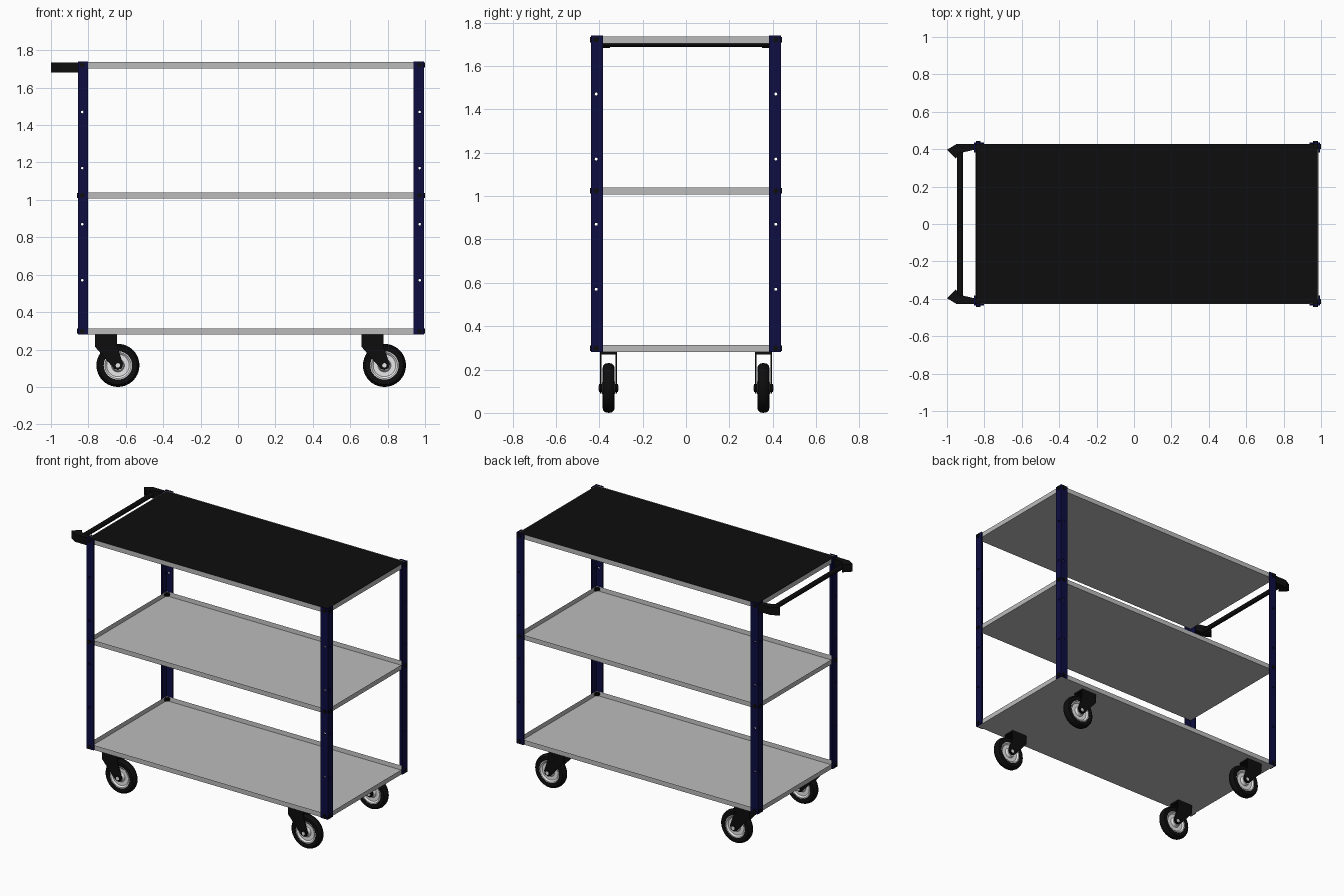
import bpy, bmesh, math
from mathutils import Matrix, Vector

cube = bpy.data.objects.get("Cube")
if cube:
    bpy.data.objects.remove(cube, do_unlink=True)


def material(name, r, g, b):
    m = bpy.data.materials.new(name)
    m.use_nodes = True
    m.diffuse_color = (r, g, b, 1)
    m.node_tree.nodes["Principled BSDF"].inputs["Base Color"].default_value = (r, g, b, 1)
    return m


NAVY = material("navy paint", 0.004, 0.004, 0.055)
GREY = material("grey steel", 0.5, 0.5, 0.5)
BLACK = material("black rubber", 0.004, 0.004, 0.004)
LIGHT = material("light wheel plastic", 0.8, 0.8, 0.8)


def finish(name, bm, mat, smooth=False):
    bmesh.ops.recalc_face_normals(bm, faces=bm.faces)
    me = bpy.data.meshes.new(name)
    bm.to_mesh(me)
    bm.free()
    me.materials.append(mat)
    if smooth:
        me.polygons.foreach_set("use_smooth", [True] * len(me.polygons))
        me.set_sharp_from_angle(angle=math.radians(35))
    ob = bpy.data.objects.new(name, me)
    bpy.context.collection.objects.link(ob)
    return ob


def box(bm, lo, hi):
    lo, hi = Vector(lo), Vector(hi)
    mat = Matrix.Translation((lo + hi) / 2) @ Matrix.Diagonal((*(hi - lo), 1))
    return bmesh.ops.create_cube(bm, size=1, matrix=mat)


def prism(bm, points, offset):
    """Extrude a flat outline along an offset."""
    face = bm.faces.new([bm.verts.new(p) for p in points])
    res = bmesh.ops.extrude_face_region(bm, geom=[face], use_keep_orig=True)
    verts = [v for v in res["geom"] if isinstance(v, bmesh.types.BMVert)]
    bmesh.ops.translate(bm, verts=verts, vec=offset)


def rod(bm, centre, axis, radius, length, sides=16):
    rot = Vector((0, 0, 1)).rotation_difference(Vector(axis)).to_matrix().to_4x4()
    bmesh.ops.create_cone(bm, cap_ends=True, segments=sides, radius1=radius, radius2=radius,
                          depth=length, matrix=Matrix.Translation(centre) @ rot)


def lathe(bm, profile, centre, sides=40):
    """Turn a closed (radius, width) outline around the y axis."""
    c = Vector(centre)
    rings = []
    for i in range(sides):
        a = math.tau * i / sides
        rings.append([bm.verts.new(c + Vector((r * math.cos(a), w, r * math.sin(a))))
                      for r, w in profile])
    n = len(profile)
    for i in range(sides):
        a, b = rings[i], rings[(i + 1) % sides]
        for j in range(n):
            k = (j + 1) % n
            bm.faces.new((a[j], a[k], b[k], b[j]))


X0, X1, Y = -0.856, 0.994, 0.437       # outer faces of the posts
BASE, TOP = 0.28, 1.74
FLANGE, THICK, INSET = 0.055, 0.008, 0.023
LEVELS = {"bottom": 0.28, "middle": 1.006, "top": 1.703}
TRAY_H, LIP = 0.033, 0.004
SIDES = ((-1, "front"), (1, "back"))

# Shelf trays with a raised lip
tx0, tx1, ty = X0 + THICK, X1 - THICK, Y - THICK
for name, z in LEVELS.items():
    bm = bmesh.new()
    box(bm, (tx0, -ty, z), (tx1, ty, z + TRAY_H))
    bm.faces.ensure_lookup_table()
    lid = max(bm.faces, key=lambda f: f.calc_center_median().z)
    bmesh.ops.inset_region(bm, faces=[lid], thickness=LIP)
    bmesh.ops.translate(bm, verts=lid.verts, vec=(0, 0, LIP - TRAY_H))
    finish(name + "_shelf", bm, GREY)

# Rubber mat filling the top tray
bm = bmesh.new()
z = LEVELS["top"]
box(bm, (tx0 + LIP, -ty + LIP, z + LIP), (tx1 - LIP, ty - LIP, z + TRAY_H - 0.002))
finish("top_mat", bm, BLACK)

# Angle-iron corner posts with through holes, and their bolts
for sx, x, xname in ((1, X0, "right"), (-1, X1, "left")):
    for sy, yname in SIDES:
        y = sy * Y
        bm = bmesh.new()
        outline = [(0, 0), (FLANGE, 0), (FLANGE, THICK), (THICK, THICK), (THICK, FLANGE), (0, FLANGE)]
        prism(bm, [(x + sx * u, y - sy * v, BASE) for u, v in outline], (0, 0, TOP - BASE))
        post = finish(f"{yname}_{xname}_post", bm, NAVY)

        bm = bmesh.new()
        for i in range(4):
            hz = 0.57 + 0.3 * i
            rod(bm, (x + sx * INSET, y, hz), (0, 1, 0), 0.007, 0.03, 10)
            rod(bm, (x, y - sy * INSET, hz), (1, 0, 0), 0.007, 0.03, 10)
        cutter = finish("hole_cutter", bm, NAVY)
        cutter.hide_render = True
        mod = post.modifiers.new("holes", 'BOOLEAN')
        mod.object = cutter
        mod.solver = 'EXACT'
        bpy.context.view_layer.objects.active = post
        bpy.ops.object.modifier_apply(modifier="holes")
        bpy.data.objects.remove(cutter, do_unlink=True)

        bm = bmesh.new()
        for z in LEVELS.values():
            bz = z + 0.018
            rod(bm, (x + sx * INSET, y - sy * 0.006, bz), (0, 1, 0), 0.013, 0.025, 12)
            rod(bm, (x + sx * 0.006, y - sy * INSET, bz), (1, 0, 0), 0.013, 0.024, 12)
        finish(f"{yname}_{xname}_bolts", bm, BLACK, True)

# Push handle: two hooked brackets and a cross bar
for sy, yname in SIDES:
    outline = [(-0.85, 0.427), (-0.95, 0.427), (-1.0, 0.397), (-0.952, 0.35), (-0.935, 0.378), (-0.85, 0.398)]
    bm = bmesh.new()
    prism(bm, [(u, sy * v, 1.682) for u, v in outline], (0, 0, 0.053))
    finish(yname + "_handle_bracket", bm, BLACK)
bm = bmesh.new()
rod(bm, (-0.93, 0, 1.704), (0, 1, 0), 0.016, 0.77)
finish("handle_bar", bm, BLACK, True)

# Casters
WHEEL_Z, R, W = 0.115, 0.115, 0.028
tyre = [(0.076, -W * 0.8), (0.09, -W), (0.103, -W * 0.9), (0.112, -W * 0.55), (R, 0),
        (0.112, W * 0.55), (0.103, W * 0.9), (0.09, W), (0.076, W * 0.8)]
half_disc = [(0.077, 0.021), (0.07, 0.021), (0.06, 0.012), (0.035, 0.012), (0.028, 0.03), (0.008, 0.03)]
disc = half_disc + [(r, -w) for r, w in reversed(half_disc)]
fork = [(-0.123, 0.28), (-0.005, 0.28), (-0.005, 0.22), (0.027, 0.125), (0.022, 0.1), (0.0, 0.09),
        (-0.02, 0.097), (-0.123, 0.215)]
for cx, xname in ((-0.642, "right"), (0.783, "left")):
    for sy, yname in SIDES:
        cy = sy * 0.357
        label = f"{yname}_{xname}_"
        hub = (cx, cy, WHEEL_Z)
        bm = bmesh.new()
        lathe(bm, tyre, hub)
        finish(label + "tyre", bm, BLACK, True)
        bm = bmesh.new()
        lathe(bm, disc, hub)
        finish(label + "wheel_disc", bm, LIGHT, True)
        bm = bmesh.new()
        for s in (-1, 1):
            prism(bm, [(cx + u, cy + s * 0.033, v) for u, v in fork], (0, s * 0.006, 0))
        box(bm, (cx - 0.123, cy - 0.039, 0.27), (cx - 0.005, cy + 0.039, 0.28))
        rod(bm, hub, (0, 1, 0), 0.018, 0.088)
        finish(label + "caster_fork", bm, BLACK)
        bm = bmesh.new()
        rod(bm, hub, (0, 1, 0), 0.012, 0.092)
        finish(label + "axle", bm, LIGHT, True)
